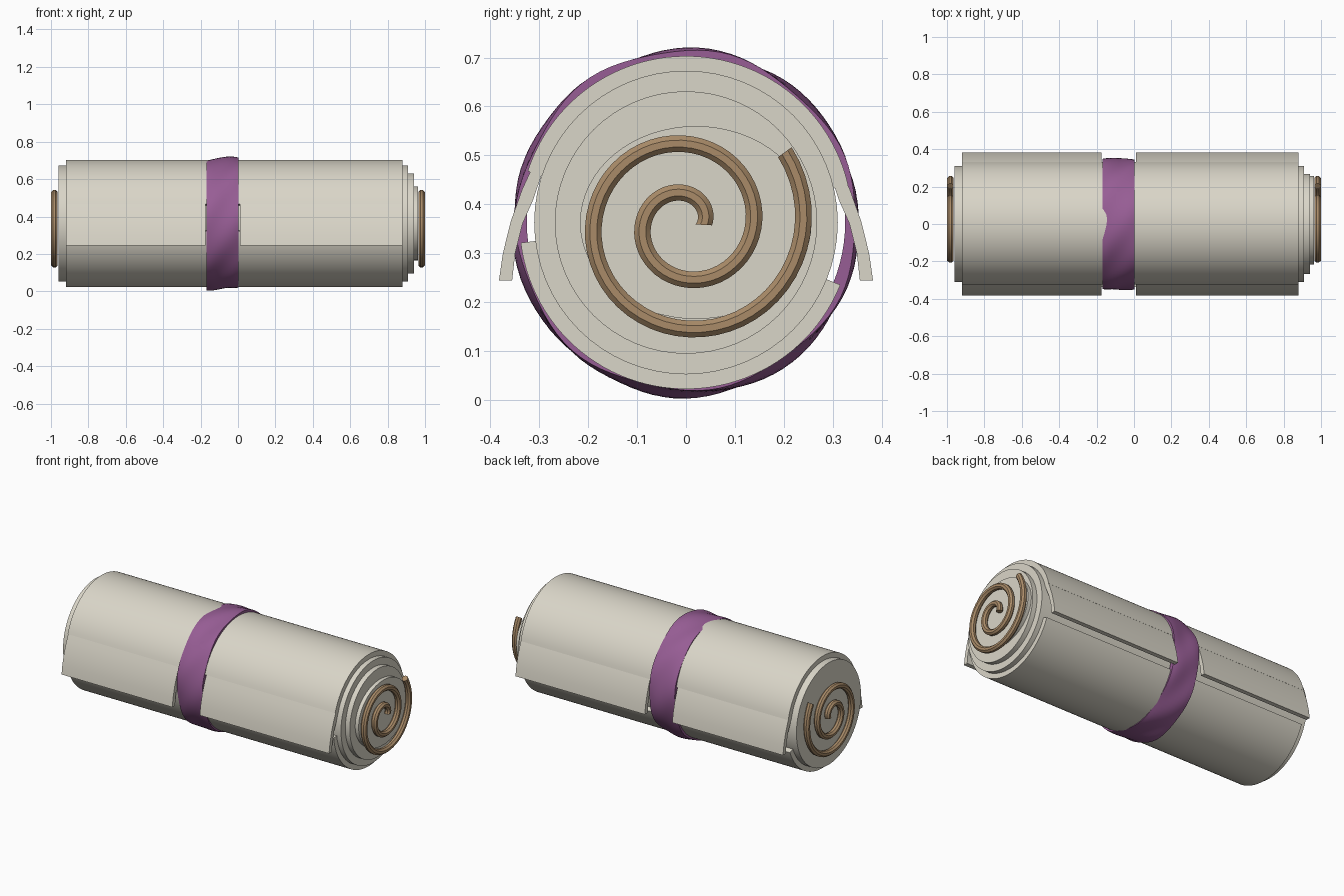
import bpy, bmesh, math
from math import sin, cos, radians, pi

cube = bpy.data.objects.get("Cube")
if cube:
    bpy.data.objects.remove(cube)

CZ = 0.363  # height of the roll axis


def material(name, rgb):
    m = bpy.data.materials.new(name)
    m.use_nodes = True
    m.diffuse_color = (*rgb, 1)
    bsdf = next(n for n in m.node_tree.nodes if n.type == "BSDF_PRINCIPLED")
    bsdf.inputs["Base Color"].default_value = (*rgb, 1)
    bsdf.inputs["Roughness"].default_value = 0.8
    return m


cream = material("cream paper", (0.70, 0.67, 0.58))
purple = material("purple ribbon", (0.31, 0.11, 0.30))
brown = material("brown cord", (0.40, 0.26, 0.14))


def finish(name, bm, mat, angle=30):
    bmesh.ops.recalc_face_normals(bm, faces=bm.faces)
    mesh = bpy.data.meshes.new(name)
    bm.to_mesh(mesh)
    bm.free()
    mesh.materials.append(mat)
    ob = bpy.data.objects.new(name, mesh)
    bpy.context.collection.objects.link(ob)
    bpy.ops.object.select_all(action="DESELECT")
    ob.select_set(True)
    bpy.context.view_layer.objects.active = ob
    bpy.ops.object.shade_smooth_by_angle(angle=radians(angle))
    return ob


def arc(r, a0, a1, n):
    return [(r * cos(radians(a0 + (a1 - a0) * i / n)),
             CZ + r * sin(radians(a0 + (a1 - a0) * i / n))) for i in range(n + 1)]


def extrude_strip(name, outer, inner, x0, x1, mat):
    """Sheet whose section lies between two matching (y, z) lines, run along x."""
    bm = bmesh.new()
    rings = [[[bm.verts.new((x, y, z)) for y, z in line] for line in (outer, inner)]
             for x in (x0, x1)]
    (o0, i0), (o1, i1) = rings
    for k in range(len(outer) - 1):
        for a, b in ((o0, o1), (i0, i1), (o0, i0), (o1, i1)):
            bm.faces.new((a[k], a[k + 1], b[k + 1], b[k]))
    for k in (0, -1):
        bm.faces.new((o0[k], o1[k], i1[k], i0[k]))
    return finish(name, bm, mat)


def roll(name, r, x0, x1, dy=0.0, wide=1.0):
    """Solid inner turn of the paper."""
    bm = bmesh.new()
    ends = [[bm.verts.new((x, dy + wide * y, z)) for y, z in arc(r, 0, 360, 64)[:-1]]
            for x in (x0, x1)]
    for e in ends:
        bm.faces.new(e)
    for k in range(64):
        j = (k + 1) % 64
        bm.faces.new((ends[0][k], ends[0][j], ends[1][j], ends[1][k]))
    return finish(name, bm, cream)


# Inner turns, stepping out at the left end
roll("inner_roll_outer", 0.31, -0.96, 0.91)
roll("inner_roll_middle", 0.268, 0.85, 0.94)
roll("inner_roll_core", 0.197, 0.85, 0.963, dy=0.02, wide=1.2)

# Outer sheet: top half and bottom half, open along both sides
X0, X1 = -0.92, 0.88
extrude_strip("upper_sheet", arc(0.34, 13, 162, 48), arc(0.30, 13, 162, 48), X0, X1, cream)
extrude_strip("lower_sheet", arc(0.34, 187, 338, 48), arc(0.30, 187, 338, 48), X0, X1, cream)

# Loose flaps flaring from both sides, notched around the ribbon
flap_outer = [(0.312, 0.48), (0.335, 0.43), (0.358, 0.365), (0.374, 0.30), (0.382, 0.245)]
flap_inner = [(0.295, 0.46), (0.312, 0.41), (0.334, 0.36), (0.349, 0.30), (0.355, 0.245)]
for side, s in (("front", -1), ("back", 1)):
    for end, x0, x1 in (("right", X0, -0.175), ("left", 0.01, X1)):
        extrude_strip(f"{side}_{end}_flap", [(s * y, z) for y, z in flap_outer],
                      [(s * y, z) for y, z in flap_inner], x0, x1, cream)

# Ribbon with slanting folds, closed ring section
bm = bmesh.new()
N, M = 96, 10
columns = []
for i in range(N):
    a = 2 * pi * i / N
    col = []
    for j in range(M + 1):
        t = j / M
        r = 0.351 + 0.004 * sin(7 * a + 5 * t) + 0.002 * sin(3 * a - 4 * t)
        r -= 0.004 * (abs(2 * t - 1) ** 4)
        col.append((r, -0.168 + 0.172 * t, CZ - 0.006 + 0.01 * t))
    col += [(0.325, 0.004, CZ), (0.325, -0.168, CZ)]
    columns.append([bm.verts.new((x, r * cos(a), z + r * sin(a))) for r, x, z in col])
for i in range(N):
    p, q = columns[i], columns[(i + 1) % N]
    for j in range(len(p)):
        k = (j + 1) % len(p)
        bm.faces.new((p[j], p[k], q[k], q[j]))
finish("ribbon", bm, purple, 40)

# Spiral cords: an eight-sided tube swept along a spiral at each end
TURN = 2 * pi + 2 * pi + radians(36)
STEPS, SIDES, TUBE = 110, 8, 0.0185
for end, s in (("left", 1), ("right", -1)):
    bm = bmesh.new()
    rings = []
    for i in range(STEPS + 1):
        a = -0.05 + (TURN + 0.05) * i / STEPS
        r = 0.037 + 0.0253 * a / (pi / 2)
        ring = []
        for k in range(SIDES):
            b = 2 * pi * (k + 0.5) / SIDES
            rr = r + TUBE * cos(b)
            ring.append(bm.verts.new((s * (0.9815 + TUBE * sin(b) / cos(pi / SIDES) * 0.925),
                                      rr * cos(a), 0.36 + rr * sin(a))))
        rings.append(ring)
    for p, q in zip(rings, rings[1:]):
        for k in range(SIDES):
            j = (k + 1) % SIDES
            bm.faces.new((p[k], p[j], q[j], q[k]))
    bm.faces.new(rings[0])
    bm.faces.new(rings[-1])
    finish(f"{end}_spiral_cord", bm, brown)
